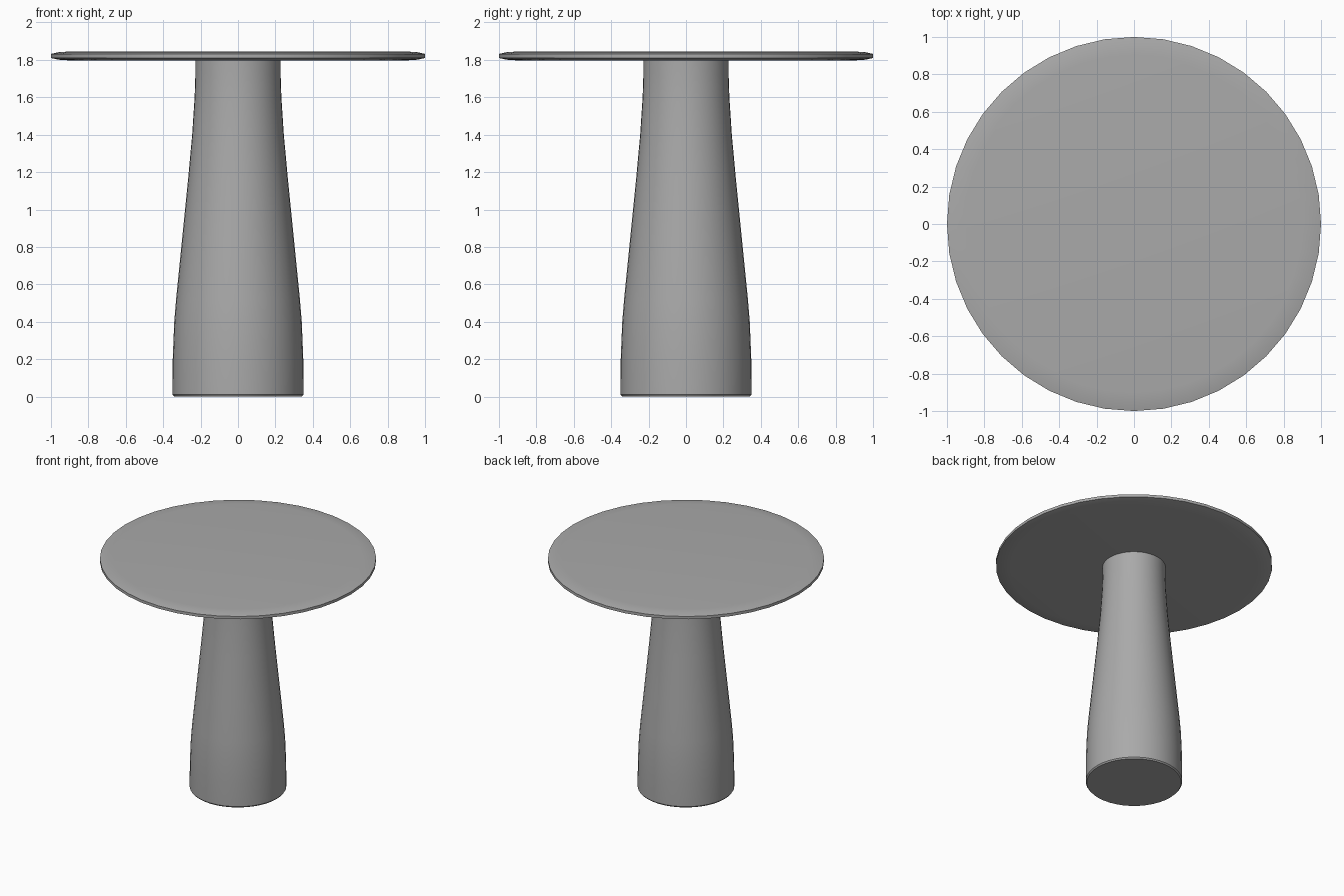
import bpy, bmesh, math
from mathutils import Matrix, Vector

cube = bpy.data.objects.get("Cube")
if cube:
    bpy.data.objects.remove(cube, do_unlink=True)

SIDES = 40

grey = bpy.data.materials.new("mid_grey")
grey.use_nodes = True
colour = (0.40, 0.40, 0.40, 1)
grey.diffuse_color = colour
grey.node_tree.nodes["Principled BSDF"].inputs["Base Color"].default_value = colour


def lathe(name, profile, sharp_angle):
    """Spin a (radius, height) profile around z."""
    bm = bmesh.new()
    verts = [bm.verts.new((r, 0, z)) for r, z in profile]
    edges = [bm.edges.new(pair) for pair in zip(verts, verts[1:])]
    bmesh.ops.spin(bm, geom=verts + edges, cent=(0, 0, 0), axis=(0, 0, 1),
                   angle=2 * math.pi, steps=SIDES)
    bmesh.ops.remove_doubles(bm, verts=bm.verts, dist=0.0005)
    bmesh.ops.recalc_face_normals(bm, faces=bm.faces)
    mesh = bpy.data.meshes.new(name)
    bm.to_mesh(mesh)
    bm.free()
    mesh.materials.append(grey)
    obj = bpy.data.objects.new(name, mesh)
    bpy.context.collection.objects.link(obj)
    bpy.ops.object.select_all(action="DESELECT")
    obj.select_set(True)
    bpy.context.view_layer.objects.active = obj
    bpy.ops.object.shade_smooth_by_angle(angle=math.radians(sharp_angle))
    return obj


# Flared pedestal with a tiny chamfer at the floor
lathe("pedestal", [
    (0, 0), (0.342, 0), (0.35, 0.01), (0.349, 0.2), (0.341, 0.4),
    (0.331, 0.52), (0.304, 0.79), (0.267, 1.16), (0.245, 1.4),
    (0.232, 1.6), (0.228, 1.72), (0.228, 1.8), (0, 1.8)], 35)

# Thin round top with softened rim
lathe("table_top", [
    (0, 1.797), (0.90, 1.797), (0.96, 1.801), (1, 1.81),
    (1, 1.832), (0.96, 1.841), (0.90, 1.845), (0, 1.845)], 35)
